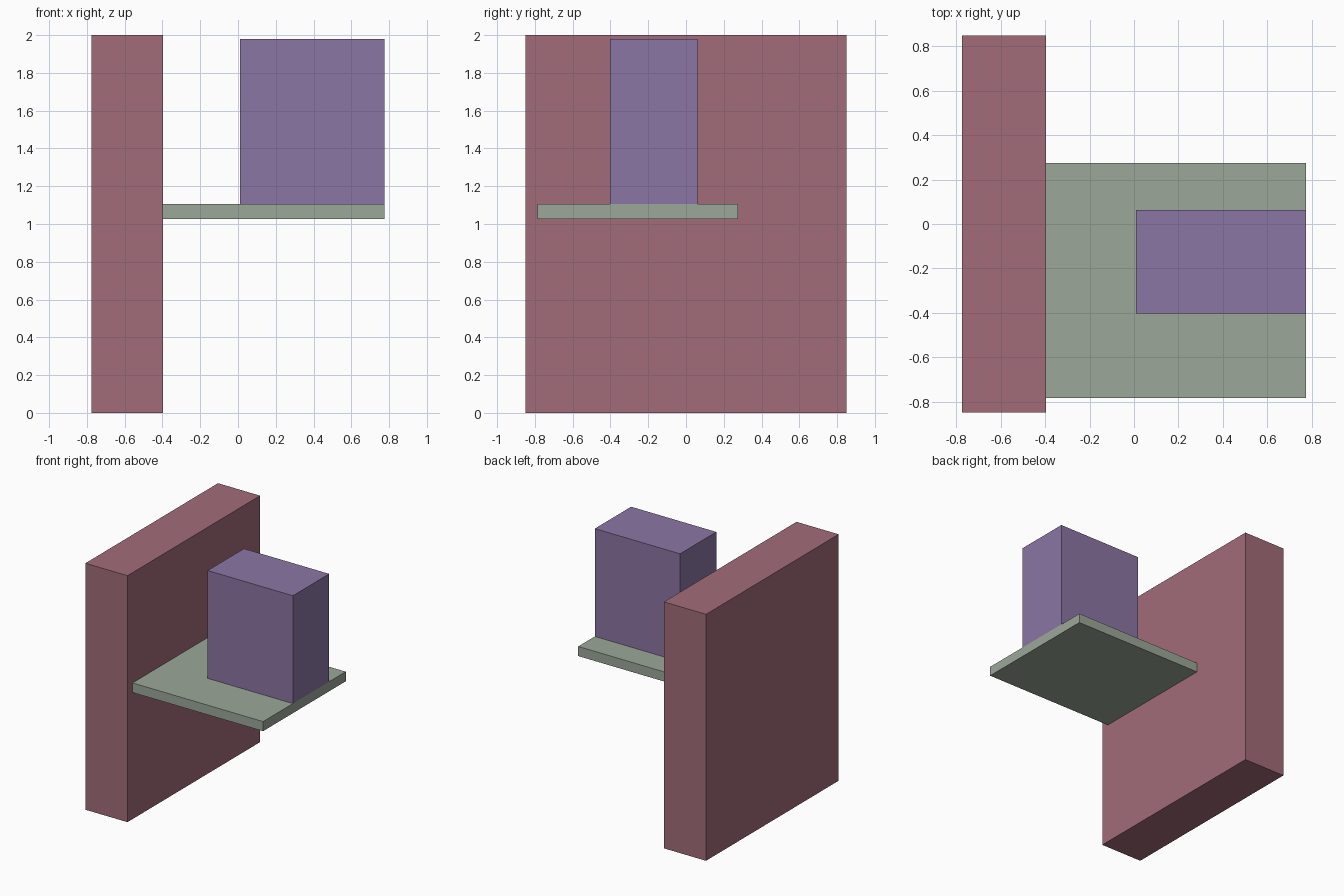
import bpy

if "Cube" in bpy.data.objects:
    bpy.data.objects.remove(bpy.data.objects["Cube"])


def box(name, x, y, z, colour):
    """Axis-aligned box from (min, max) ranges."""
    ranges = (x, y, z)
    bpy.ops.mesh.primitive_cube_add(size=1, location=[(a + b) / 2 for a, b in ranges])
    ob = bpy.context.object
    ob.name = name
    ob.scale = [b - a for a, b in ranges]
    bpy.ops.object.transform_apply(location=False, rotation=False, scale=True)
    mat = bpy.data.materials.new(name + "_colour")
    mat.diffuse_color = (*colour, 1)
    mat.use_nodes = True
    mat.node_tree.nodes["Principled BSDF"].inputs["Base Color"].default_value = mat.diffuse_color
    ob.data.materials.append(mat)
    return ob


# Upright wall slab
box("wall", (-0.775, -0.397), (-0.85, 0.85), (0, 2), (0.36, 0.15, 0.19))
# Thin shelf projecting from the wall
box("shelf", (-0.397, 0.775), (-0.785, 0.275), (1.027, 1.105), (0.33, 0.39, 0.32))
# Block standing on the shelf, flush with its outer edge
box("block", (0.01, 0.775), (-0.403, 0.062), (1.105, 1.98), (0.26, 0.18, 0.37))
